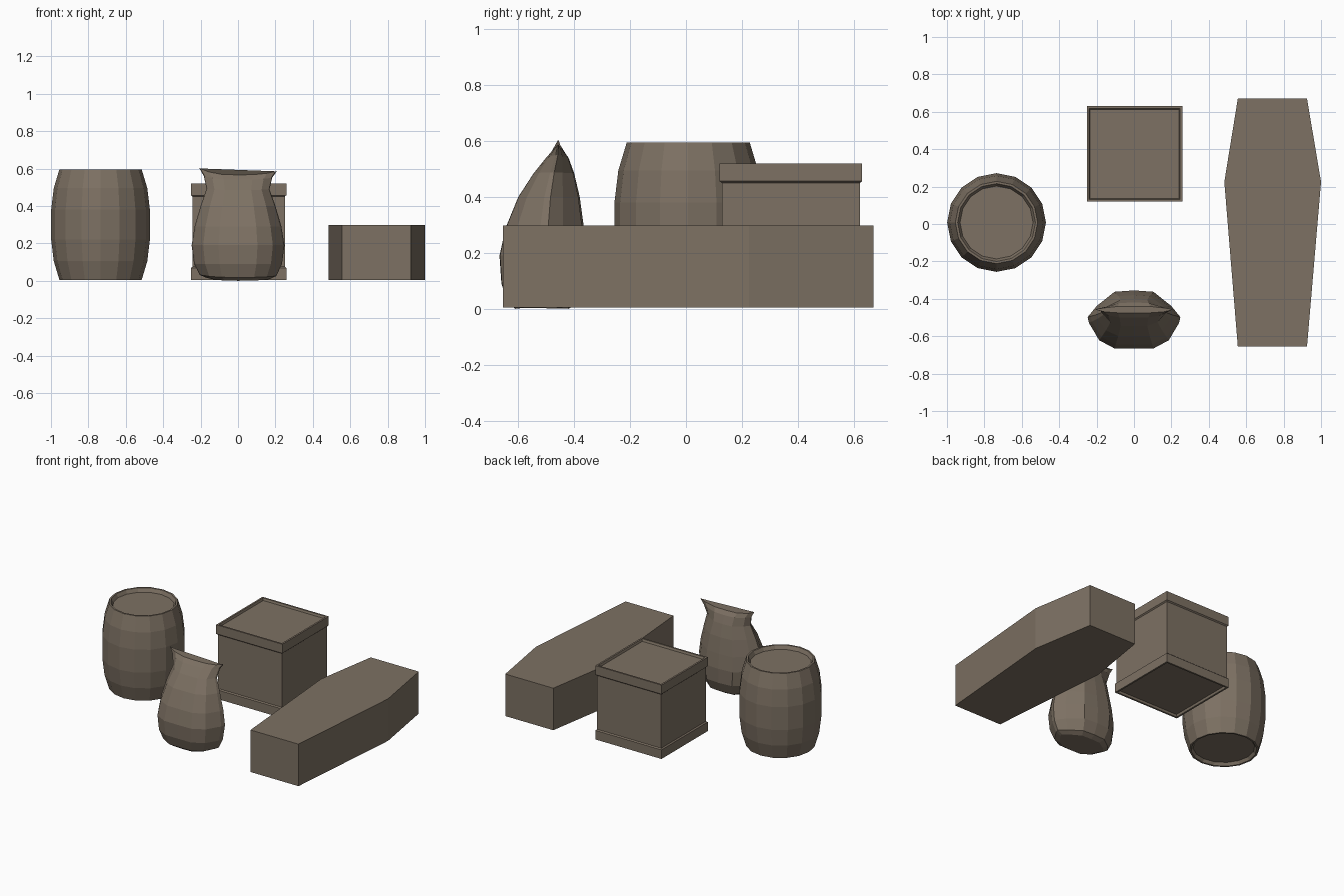
import bpy, bmesh, math

if "Cube" in bpy.data.objects:
    bpy.data.objects.remove(bpy.data.objects["Cube"])

brown = bpy.data.materials.new("dusty_brown")
brown.diffuse_color = (0.205, 0.165, 0.125, 1)
brown.use_nodes = True
brown.node_tree.nodes["Principled BSDF"].inputs["Base Color"].default_value = brown.diffuse_color


def loft(name, rings, cap=True):
    """Skin a list of equal-length vertex rings and close both ends."""
    bm = bmesh.new()
    loops = [[bm.verts.new(p) for p in r] for r in rings]
    n = len(loops[0])
    for a, b in zip(loops, loops[1:]):
        for i in range(n):
            j = (i + 1) % n
            bm.faces.new((a[i], a[j], b[j], b[i]))
    if cap:
        bm.faces.new(loops[0][::-1])
        bm.faces.new(loops[-1])
    bmesh.ops.recalc_face_normals(bm, faces=bm.faces)
    me = bpy.data.meshes.new(name)
    bm.to_mesh(me)
    bm.free()
    me.materials.append(brown)
    ob = bpy.data.objects.new(name, me)
    bpy.context.collection.objects.link(ob)
    return ob


def circle(cx, cy, r, z, n=16):
    return [(cx + r * math.cos(2 * math.pi * i / n),
             cy + r * math.sin(2 * math.pi * i / n), z) for i in range(n)]


def square(cx, cy, h, z):
    return [(cx + sx * h, cy + sy * h, z)
            for sx, sy in ((-1, -1), (1, -1), (1, 1), (-1, 1))]


# Barrel with recessed ends
barrel = [(0.195, 0.025), (0.208, 0.005), (0.22, 0.005), (0.25, 0.105),
          (0.264, 0.22), (0.264, 0.38), (0.25, 0.495), (0.22, 0.595),
          (0.208, 0.595), (0.195, 0.57)]
loft("barrel", [circle(-0.735, 0.008, r, z) for r, z in barrel])

# Crate with raised bands and shallow recessed lid and base
crate = [(0.238, 0.02), (0.243, 0.005), (0.255, 0.005), (0.255, 0.068),
         (0.247, 0.075), (0.247, 0.45), (0.255, 0.457), (0.255, 0.52),
         (0.243, 0.52), (0.238, 0.505)]
loft("crate", [square(0.003, 0.375, h, z) for h, z in crate])

# Coffin: tapered six-sided box
outline = [(0.555, -0.655), (0.925, -0.655), (1.0, 0.225),
           (0.925, 0.67), (0.555, 0.67), (0.483, 0.225)]
loft("coffin", [[(x, y, z) for x, y in outline] for z in (0.005, 0.298)])

# Sack: pinched cross-section, seam drifting back towards the top
half = [(0, -1), (0.42, -0.99), (0.75, -0.72), (0.97, -0.15), (1, 0.05),
        (0.8, 0.45), (0.42, 0.95), (0, 1)]
section = half + [(-x, y) for x, y in half[-2:0:-1]]
# height, half width, front y, seam y, back y, corner lift
levels = [(0.0, 0.17, -0.61, -0.51, -0.42, 0.012),
          (0.018, 0.205, -0.635, -0.51, -0.39, 0.01),
          (0.09, 0.235, -0.66, -0.51, -0.36, 0),
          (0.19, 0.248, -0.667, -0.505, -0.355, 0),
          (0.29, 0.232, -0.645, -0.50, -0.365, 0),
          (0.40, 0.20, -0.60, -0.49, -0.38, 0),
          (0.485, 0.168, -0.545, -0.475, -0.40, 0.005),
          (0.54, 0.183, -0.50, -0.46, -0.42, 0.015),
          (0.566, 0.208, -0.475, -0.457, -0.44, 0.028)]
rings = []
for z, w, front, seam, back, lift in levels:
    ring = []
    for x, d in section:
        y = seam + (d * (back - seam) if d > 0 else d * (seam - front))
        tilt = 1.35 if x < 0 else 0.75
        ring.append((x * w, y, z + lift * tilt * abs(x) ** 3))
    rings.append(ring)
sack = loft("sack", rings)
